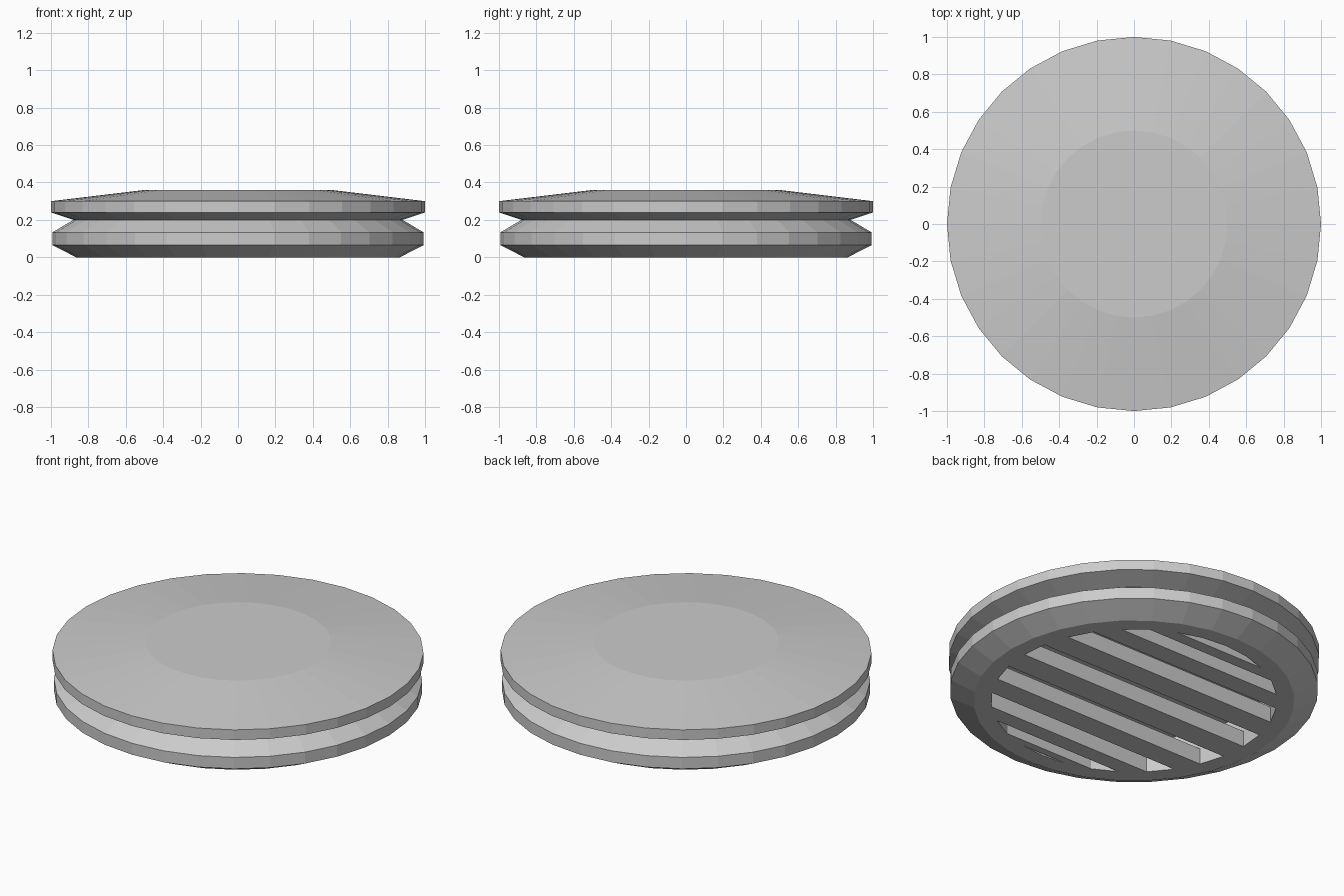
import bpy, bmesh
from math import sin, cos, pi

if "Cube" in bpy.data.objects:
    bpy.data.objects.remove(bpy.data.objects["Cube"])

SIDES = 32
STEP = 2 * pi / SIDES


def make_object(name, bm):
    bmesh.ops.recalc_face_normals(bm, faces=bm.faces)
    mesh = bpy.data.meshes.new(name)
    bm.to_mesh(mesh)
    bm.free()
    obj = bpy.data.objects.new(name, mesh)
    bpy.context.collection.objects.link(obj)
    return obj


def lathe(name, profile, cap_start=True, cap_end=True):
    """Surface of revolution from (radius, height) points, optionally capped."""
    bm = bmesh.new()
    rings = [[bm.verts.new((r * cos(STEP * i), r * sin(STEP * i), z))
              for i in range(SIDES)] for r, z in profile]
    for a, b in zip(rings, rings[1:]):
        for i in range(SIDES):
            j = (i + 1) % SIDES
            bm.faces.new((a[i], a[j], b[j], b[i]))
    if cap_start:
        bm.faces.new(rings[0])
    if cap_end:
        bm.faces.new(rings[-1])
    return make_object(name, bm)


# Lid: shallow cone with a flat centre and a chamfered lower rim
lathe("lid", [(0.88, 0.20), (1.0, 0.24), (1.0, 0.30), (0.5, 0.36)])

# Base: chamfered ring, open inside up to the underside of the lid
RECESS = 0.77
lathe("base", [(RECESS, 0.20), (RECESS, 0.0), (0.865, 0.0), (0.993, 0.065),
               (0.993, 0.133), (0.88, 0.20)], cap_start=False, cap_end=False)

# Grille: parallel bars joining every second pair of corners of the opening
BAR_DEPTH = 0.095
for k in range(-3, 4):
    bm = bmesh.new()
    angles = (2 * k - 1) * STEP, 2 * k * STEP
    (x0, y0), (x1, y1) = [(RECESS * cos(a), RECESS * sin(a)) for a in angles]
    outline = bm.faces.new([bm.verts.new((x, y, 0)) for x, y in
                            ((-x0, y0), (x0, y0), (x1, y1), (-x1, y1))])
    top = bmesh.ops.extrude_face_region(bm, geom=[outline], use_keep_orig=True)["geom"]
    bmesh.ops.translate(bm, vec=(0, 0, BAR_DEPTH),
                        verts=[v for v in top if isinstance(v, bmesh.types.BMVert)])
    make_object(f"grille_bar_{k + 4}", bm)
